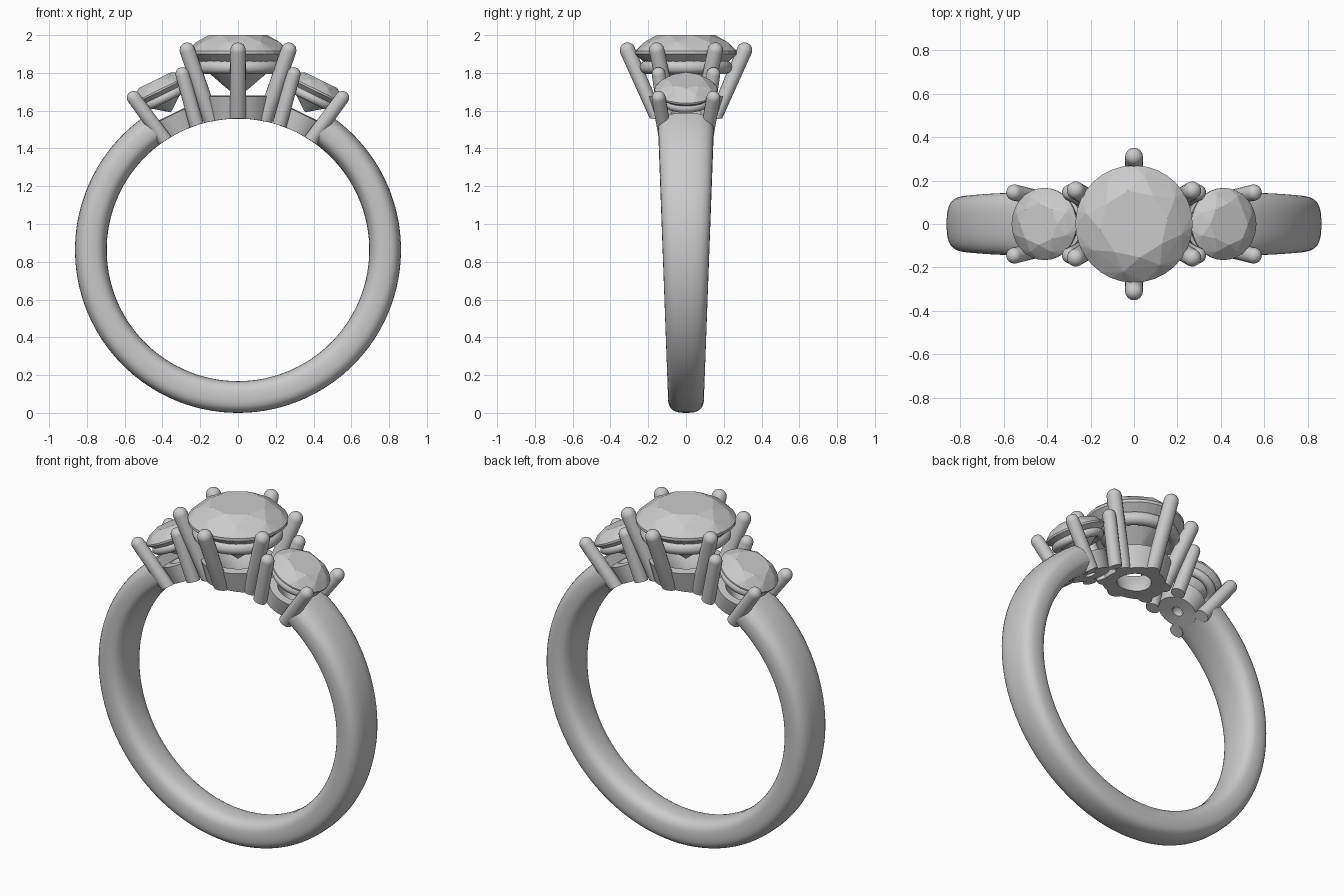
import bpy, bmesh
from math import sin, cos, pi, radians, hypot, copysign
from mathutils import Matrix, Vector

if "Cube" in bpy.data.objects:
    bpy.data.objects.remove(bpy.data.objects["Cube"])

CZ, R_IN, R_OUT = 0.863, 0.695, 0.863   # finger hole centre height and radii


def finish(bm, name, smooth=True):
    bmesh.ops.recalc_face_normals(bm, faces=bm.faces)
    me = bpy.data.meshes.new(name)
    bm.to_mesh(me)
    bm.free()
    ob = bpy.data.objects.new(name, me)
    bpy.context.collection.objects.link(ob)
    if smooth:
        bpy.ops.object.select_all(action='DESELECT')
        ob.select_set(True)
        bpy.context.view_layer.objects.active = ob
        bpy.ops.object.shade_smooth_by_angle(angle=radians(35))
    return ob


def skin(bm, rings, loop):
    n = len(rings[0])
    for i in range(len(rings) if loop else len(rings) - 1):
        a, b = rings[i], rings[(i + 1) % len(rings)]
        for j in range(n):
            k = (j + 1) % n
            bm.faces.new((a[j], a[k], b[k], b[j]))
    if not loop:
        bm.faces.new(rings[0])
        bm.faces.new(rings[-1])


def lathe(name, profile, mat, segs=32, loop=False):
    """Turn a (radius, height) profile; anything inside the finger hole is pushed to its wall."""
    bm = bmesh.new()
    rings = []
    for r, h in profile:
        ring = []
        for j in range(segs):
            a = 2 * pi * j / segs
            p = mat @ Vector((r * cos(a), r * sin(a), h))
            d = hypot(p.x, p.z - CZ)
            if d < R_IN:
                p.x, p.z = p.x * R_IN / d, CZ + (p.z - CZ) * R_IN / d
            ring.append(bm.verts.new(p))
        rings.append(ring)
    skin(bm, rings, loop)
    return finish(bm, name)


def prong(name, base, tip, rad, mat):
    base, tip = Vector(base), Vector(tip)
    axis = tip - base
    turn = axis.to_track_quat('Z', 'Y').to_matrix().to_4x4()
    ln = axis.length
    prof = [(rad, 0)] + [(rad * cos(t), ln + rad * sin(t))
                         for t in [i * pi / 2 / 6.1 for i in range(7)]]
    lathe(name, prof, mat @ Matrix.Translation(base) @ turn, 16)


def torus(name, major, minor, h, mat):
    lathe(name, [(major + minor * cos(t), h + minor * sin(t))
                 for t in [i * pi / 6 for i in range(12)]], mat, 40, True)


def gem(name, rad, girdle, table, culet, mat):
    """Brilliant cut as the hull of its facet corners."""
    bm = bmesh.new()
    crown = table - girdle

    def ring(n, r, h, off=0.0):
        for i in range(n):
            a = 2 * pi * (i + off) / n
            bm.verts.new(mat @ Vector((r * cos(a), r * sin(a), h)))
    ring(8, rad * 0.58, table)
    ring(8, rad * 0.83, girdle + crown * 0.58, 0.5)
    ring(32, rad, girdle)
    ring(32, rad, girdle - rad * 0.06)
    ring(8, rad * 0.25, culet + (girdle - culet) * 0.22, 0.5)
    bm.verts.new(mat @ Vector((0, 0, culet)))
    bmesh.ops.convex_hull(bm, input=bm.verts)
    bmesh.ops.dissolve_limit(bm, angle_limit=0.01, verts=bm.verts, edges=bm.edges)
    finish(bm, name, False)


# Tapered band, open behind the stones
bm = bmesh.new()
rings = []
gap, steps = radians(33), 96
mid, half = (R_IN + R_OUT) / 2, (R_OUT - R_IN) / 2
for i in range(steps + 1):
    a = gap + (2 * pi - 2 * gap) * i / steps
    w = 0.092 + 0.037 * (CZ + mid * cos(a))
    ring = []
    for j in range(32):
        t = 2 * pi * j / 32
        c, s = cos(t), sin(t)
        e = 2 / 2.8
        y = w * copysign(abs(c) ** e, c)
        r = mid + half * copysign(abs(s) ** e, s)
        ring.append(bm.verts.new((r * sin(a), y, CZ + r * cos(a))))
    rings.append(ring)
skin(bm, rings, False)
finish(bm, "band")

# Centre stone with six-prong head
I = Matrix.Identity(4)
gem("centre_stone", 0.27, 1.915, 2.0, 1.67, Matrix.Rotation(radians(10), 4, 'Z'))
torus("centre_gallery_ring", 0.21, 0.036, 1.83, I)
lathe("centre_cup", [(0.165, 1.52), (0.2, 1.675), (0.15, 1.68), (0.12, 1.63),
                     (0.095, 1.58), (0.09, 1.52)], I, 36, True)
for k in range(6):
    a = radians(30 + 60 * k)
    prong(f"centre_prong_{k + 1}", (0.153 * cos(a), 0.153 * sin(a), 1.515),
          (0.31 * cos(a), 0.31 * sin(a), 1.92), 0.041, I)

# Side stones with four-prong heads, leaning outward around the finger
for side, sx in (("left", -1), ("right", 1)):
    m = Matrix.Translation((0, 0, CZ)) @ Matrix.Rotation(radians(26 * sx), 4, 'Y')
    gem(f"{side}_stone", 0.166, 0.945, 1.0, 0.81, m)
    torus(f"{side}_gallery_ring", 0.122, 0.025, 0.895, m)
    lathe(f"{side}_cup", [(0.105, 0.67), (0.125, 0.795), (0.08, 0.80), (0.05, 0.76),
                          (0.03, 0.72), (0.03, 0.67)], m, 32, True)
    for k, (px, py) in enumerate([(1, 1), (1, -1), (-1, 1), (-1, -1)]):
        prong(f"{side}_prong_{k + 1}", (0.088 * px, 0.105 * py, 0.655),
              (0.143 * px, 0.145 * py, 0.965), 0.037, m)
